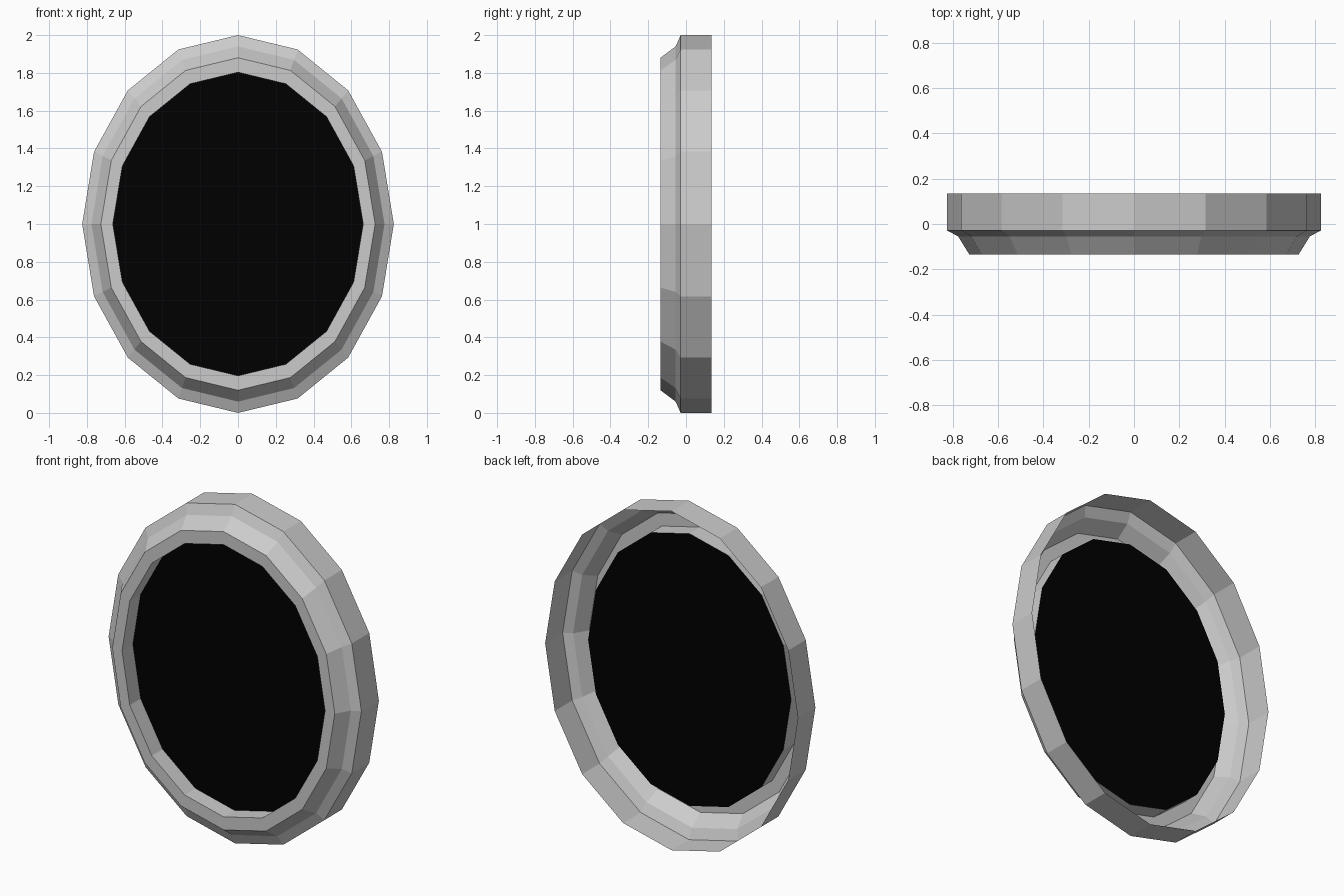
import bpy, bmesh, math

if "Cube" in bpy.data.objects:
    bpy.data.objects.remove(bpy.data.objects["Cube"])

SIDES = 16
RX, RZ, CZ = 0.825, 1.0, 1.0
OPENING, PANEL_Y = 0.803, -0.034


def ring(bm, scale, y):
    """One oval loop of vertices in the xz plane at depth y."""
    loop = []
    for i in range(SIDES):
        a = 2 * math.pi * i / SIDES
        loop.append(bm.verts.new((RX * scale * math.cos(a), y,
                                  CZ + RZ * scale * math.sin(a))))
    return loop


def finish(bm, name):
    mesh = bpy.data.meshes.new(name)
    bm.to_mesh(mesh)
    bm.free()
    obj = bpy.data.objects.new(name, mesh)
    bpy.context.collection.objects.link(obj)
    return obj


# Frame: open-backed shell swept around the oval (scale, depth)
profile = [(1.0, 0.135), (1.0, -0.028), (0.94, -0.055),
           (0.88, -0.135), (OPENING, -0.135), (OPENING, PANEL_Y)]
bm = bmesh.new()
loops = [ring(bm, s, y) for s, y in profile]
for a, b in zip(loops, loops[1:]):
    for i in range(SIDES):
        j = (i + 1) % SIDES
        bm.faces.new((a[i], a[j], b[j], b[i]))
finish(bm, "frame")

# Dark panel set into the frame opening
bm = bmesh.new()
bm.faces.new(ring(bm, OPENING, PANEL_Y))
panel = finish(bm, "dark_panel")
black = bpy.data.materials.new("black")
black.diffuse_color = (0.0, 0.0, 0.0, 1)
black.use_nodes = True
black.node_tree.nodes["Principled BSDF"].inputs["Base Color"].default_value = black.diffuse_color
panel.data.materials.append(black)
